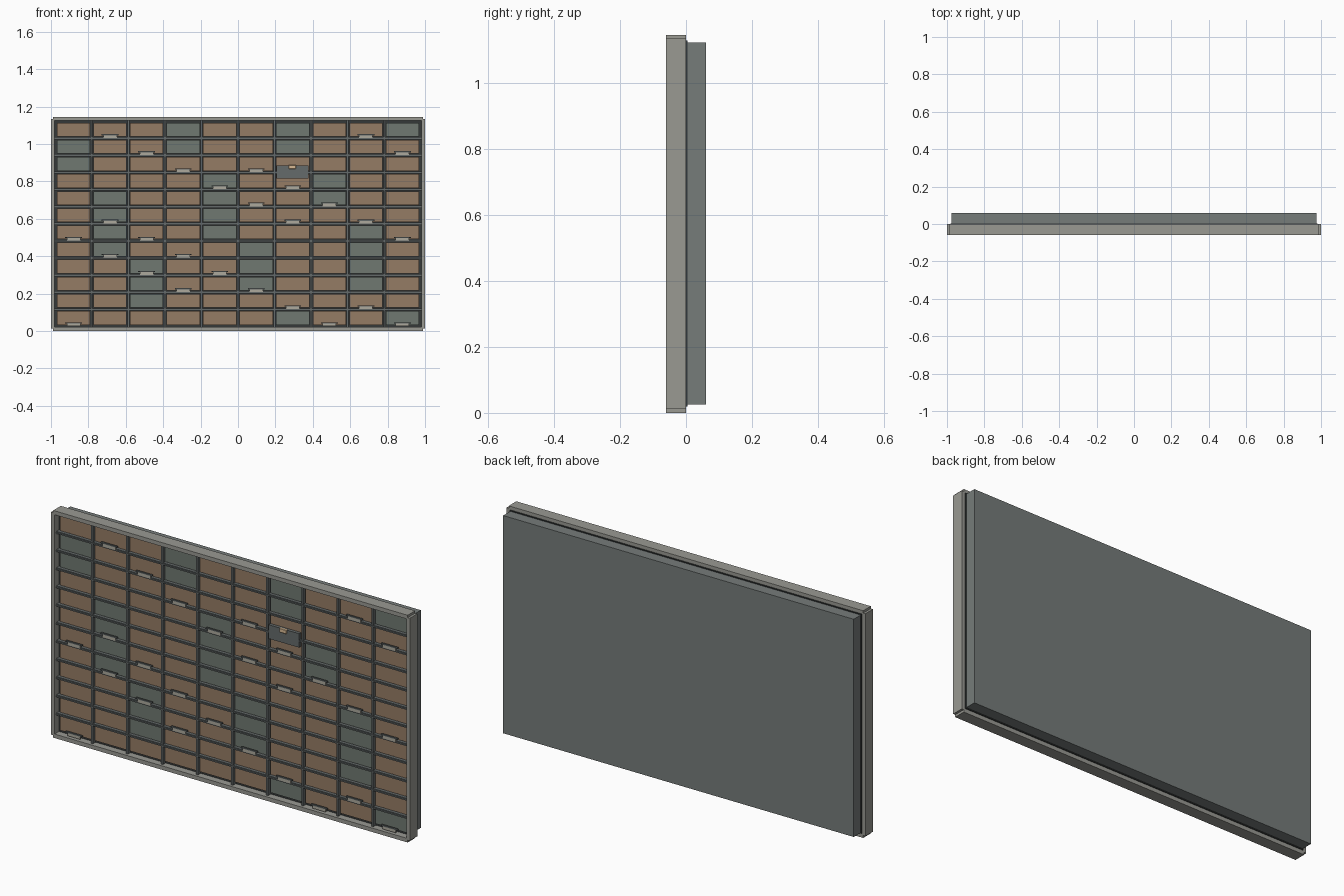
import bpy, bmesh
from mathutils import Matrix, Vector

if "Cube" in bpy.data.objects:
    bpy.data.objects.remove(bpy.data.objects["Cube"])


def material(name, rgb):
    m = bpy.data.materials.new(name)
    m.diffuse_color = (*rgb, 1)
    m.use_nodes = True
    m.node_tree.nodes["Principled BSDF"].inputs["Base Color"].default_value = m.diffuse_color
    return m


FRAME = material("warm_grey", (0.32, 0.32, 0.29))
BOX = material("cool_grey", (0.18, 0.20, 0.195))
DARK = material("dark_grey", (0.035, 0.04, 0.04))
RAIL = material("rail_grey", (0.13, 0.145, 0.145))
BROWN = material("brown", (0.30, 0.20, 0.13))
GREEN = material("grey_green", (0.16, 0.19, 0.165))
PALE = material("pale_label", (0.42, 0.40, 0.34))
CREAM = material("cream", (0.70, 0.50, 0.30))


def boxes(name, extents, mat, bevel=0):
    """One object from boxes given as (x0, x1, y0, y1, z0, z1)."""
    bm = bmesh.new()
    for x0, x1, y0, y1, z0, z1 in extents:
        mid = Vector((x0 + x1, y0 + y1, z0 + z1)) / 2
        size = Matrix.Diagonal((x1 - x0, y1 - y0, z1 - z0, 1))
        bmesh.ops.create_cube(bm, size=1, matrix=Matrix.Translation(mid) @ size)
    me = bpy.data.meshes.new(name)
    bm.to_mesh(me)
    bm.free()
    me.materials.append(mat)
    ob = bpy.data.objects.new(name, me)
    bpy.context.collection.objects.link(ob)
    if bevel:
        mod = ob.modifiers.new("edge", 'BEVEL')
        mod.width, mod.segments = bevel, 1
    return ob


COLS, ROWS = 10, 12
X0, PX = -0.977, 0.1954
TOP, PZ = 1.122, 0.0915


def col_x(c):
    return X0 + PX * c


def row_z(r):
    return TOP - PZ * r


# Rear cabinet and dark backing of the cells
boxes("rear_cabinet", [(-0.977, 0.977, 0.002, 0.06, 0.025, 1.122)], BOX)
boxes("backing", [(-0.98, 0.98, -0.025, 0.004, 0.02, 1.127)], DARK)

# Outer frame with stepped corners
boxes("frame_rails", [(-0.988, 0.988, -0.06, 0, 0, 0.02),
                      (-0.988, 0.988, -0.06, 0, 1.125, 1.145)], FRAME)
boxes("frame_posts", [(s - 0.01, s + 0.01, -0.06, 0, 0.012, 1.133)
                      for s in (-0.99, 0.99)], FRAME)

# Column dividers and row rails with a slim raised lip
boxes("dividers", [(col_x(c) - 0.005, col_x(c) + 0.005, -0.047, -0.02, 0.02, 1.125)
                   for c in range(1, COLS)], RAIL)
boxes("row_rails", [(-0.98, 0.98, -0.046, -0.02, row_z(r) - 0.006, row_z(r) + 0.006)
                    for r in range(1, ROWS)], RAIL)
boxes("rail_lips", [(-0.98, 0.98, -0.05, -0.044, row_z(r) - 0.003, row_z(r) + 0.003)
                    for r in range(1, ROWS)], RAIL)

# Cell panels: a few columns hold runs of green ones, the rest are brown
green_rows = {0: (1, 2), 1: (4, 5, 6, 7), 2: (8, 9, 10), 3: (0, 1),
              4: (3, 4, 5, 6), 5: (7, 8, 9), 6: (0, 1, 11), 7: (3, 4),
              8: (6, 7, 8, 9), 9: (0, 11)}
cells = {True: [], False: []}
for c in range(COLS):
    for r in range(ROWS):
        cells[r in green_rows[c]].append(
            (col_x(c) + 0.009, col_x(c + 1) - 0.009, -0.035, -0.02,
             row_z(r + 1) + 0.009, row_z(r) - 0.009))
boxes("brown_panels", cells[False], BROWN)
boxes("green_panels", cells[True], GREEN)

# Label tabs on the lower rails of scattered cells
tab_cols = [(1, 8), (2, 9), (3, 5), (4, 6), (5, 7), (1, 6, 8), (0, 2, 9),
            (1, 3), (2, 4), (3, 5), (6, 8), (0, 7, 9)]
tabs, hooks = [], []
for r, cols in enumerate(tab_cols):
    for c in cols:
        x, z = col_x(c + 0.5), row_z(r + 1)
        tabs.append((x - 0.036, x + 0.036, -0.052, -0.046, z + 0.002, z + 0.017))
        hooks.append((x - 0.045, x + 0.045, -0.053, -0.044, z + 0.016, z + 0.022))
boxes("label_tabs", tabs, PALE)
boxes("tab_tops", hooks, RAIL)

# Single dropped flap with its cream pull
boxes("dropped_flap", [(0.205, 0.376, -0.051, -0.03, 0.815, 0.885)], RAIL)
boxes("flap_pull", [(0.27, 0.31, -0.058, -0.045, 0.867, 0.887)], CREAM, 0.002)
